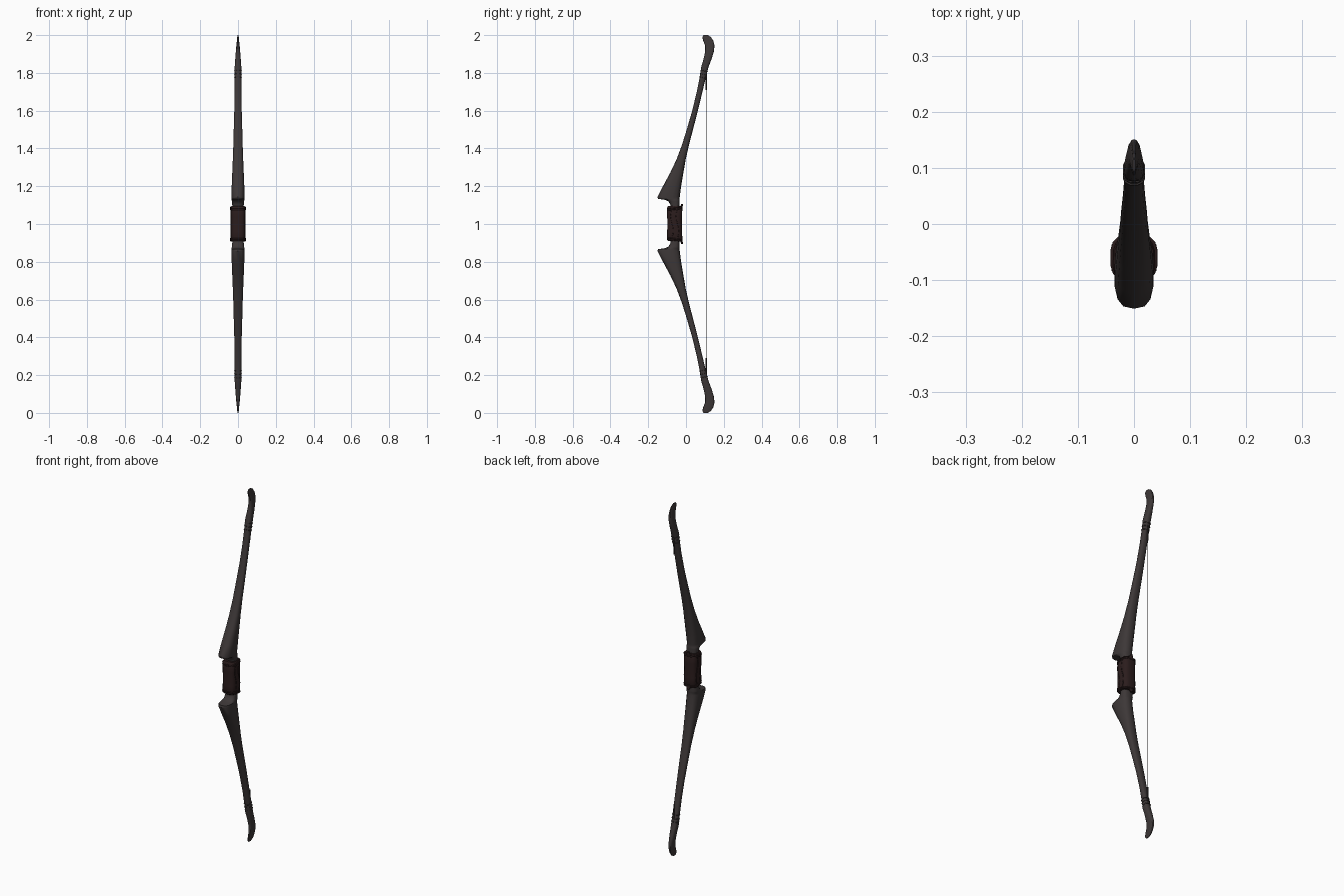
import bpy, bmesh, math

if "Cube" in bpy.data.objects:
    bpy.data.objects.remove(bpy.data.objects["Cube"])


def mat(name, c):
    m = bpy.data.materials.new(name)
    m.diffuse_color = (*c, 1)
    m.use_nodes = True
    m.node_tree.nodes["Principled BSDF"].inputs["Base Color"].default_value = m.diffuse_color
    return m


WOOD = mat("dark grey wood", (0.047, 0.039, 0.039))
LEATHER = mat("brown leather", (0.024, 0.012, 0.012))
STRING = mat("bow string", (0.035, 0.030, 0.030))


def section(n, a, b, cy, p=0.8):
    """Rounded-box outline in the xy plane."""
    pts = []
    for i in range(n):
        t = 2 * math.pi * (i + 0.5) / n
        c, s = math.cos(t), math.sin(t)
        pts.append((a * math.copysign(abs(c) ** p, c), cy + b * math.copysign(abs(s) ** p, s)))
    return pts


def loft(name, rings, material, angle=35):
    """Skin a list of equal-length point rings and cap both ends."""
    bm = bmesh.new()
    vs = [[bm.verts.new(p) for p in r] for r in rings]
    n = len(rings[0])
    for r0, r1 in zip(vs, vs[1:]):
        for i in range(n):
            j = (i + 1) % n
            bm.faces.new((r0[i], r0[j], r1[j], r1[i]))
    bm.faces.new(vs[0][::-1])
    bm.faces.new(vs[-1])
    bmesh.ops.recalc_face_normals(bm, faces=bm.faces)
    me = bpy.data.meshes.new(name)
    bm.to_mesh(me)
    bm.free()
    ob = bpy.data.objects.new(name, me)
    bpy.context.collection.objects.link(ob)
    me.materials.append(material)
    bpy.ops.object.select_all(action='DESELECT')
    ob.select_set(True)
    bpy.context.view_layer.objects.active = ob
    bpy.ops.object.shade_smooth_by_angle(angle=math.radians(angle))


def cord(name, pts, radius, material, cyclic=False):
    cu = bpy.data.curves.new(name, 'CURVE')
    cu.dimensions = '3D'
    cu.bevel_depth = radius
    cu.bevel_resolution = 1
    cu.use_fill_caps = True
    sp = cu.splines.new('POLY')
    sp.points.add(len(pts) - 1)
    for q, p in zip(sp.points, pts):
        q.co = (*p, 1)
    sp.use_cyclic_u = cyclic
    cu.materials.append(material)
    bpy.context.collection.objects.link(bpy.data.objects.new(name, cu))


# limb stations: height above centre, front y, back y, half width
LIMB = [
    (0.060, -0.080, -0.035, 0.028),
    (0.100, -0.082, -0.035, 0.031),
    (0.120, -0.093, -0.034, 0.033),
    (0.128, -0.110, -0.034, 0.034),
    (0.133, -0.148, -0.034, 0.034),
    (0.144, -0.151, -0.033, 0.035),
    (0.200, -0.122, -0.026, 0.034),
    (0.270, -0.084, -0.014, 0.031),
    (0.340, -0.051, -0.002, 0.028),
    (0.420, -0.021, 0.016, 0.025),
    (0.500, 0.004, 0.037, 0.023),
    (0.600, 0.033, 0.063, 0.020),
    (0.700, 0.057, 0.087, 0.018),
    (0.780, 0.073, 0.106, 0.018),
    (0.830, 0.080, 0.119, 0.018),
    (0.870, 0.092, 0.134, 0.015),
    (0.910, 0.101, 0.147, 0.012),
    (0.945, 0.101, 0.151, 0.009),
    (0.970, 0.091, 0.145, 0.006),
    (0.990, 0.086, 0.132, 0.004),
    (1.000, 0.094, 0.116, 0.002),
]

for s, side in ((1, "upper"), (-1, "lower")):
    # limb
    loft(side + "_limb", [[(x, y, 1 + s * h) for x, y in section(14, w, (b - f) / 2, (f + b) / 2, 0.72)]
                          for h, f, b, w in LIMB], WOOD, 40)

    # string lashing around the limb
    for k in range(3):
        h = 0.775 + 0.018 * k
        cy = 0.0895 + 0.25 * (h - 0.78)
        ring = [(x, y, 1 + s * (h - 0.25 * (y - cy)))
                for x, y in section(12, 0.0185, 0.018, cy, 0.75)]
        cord(f"{side}_string_lashing_{k}", ring, 0.002, STRING, True)
    # thicker served end of the string
    cord(side + "_string_serving", [(0, 0.107, 1 + s * 0.71), (0, 0.108, 1 + s * 0.82)], 0.0035, STRING)

    # leather cord rim of the grip, tilted a little
    for k, h in enumerate((0.086, 0.078)):
        ring = [(x, y, 1 + s * h + 0.12 * s * (y + 0.06)) for x, y in section(16, 0.039, 0.039, -0.06, 0.65)]
        cord(f"{side}_grip_cord_{k}", ring, 0.0035, LEATHER, True)

    # small leather tab behind the grip
    tab = [[(x, y, 1 + s * h) for x, y in section(8, w, 0.006, cy)]
           for h, w, cy in ((0.07, 0.018, -0.028), (0.09, 0.015, -0.024), (0.106, 0.006, -0.020))]
    loft(side + "_grip_tab", tab, LEATHER)

# leather grip
GRIP = [(-0.09, 0.034, 0.036), (-0.08, 0.039, 0.041), (-0.04, 0.038, 0.040), (0, 0.038, 0.039),
        (0.04, 0.038, 0.040), (0.085, 0.039, 0.041), (0.096, 0.034, 0.036)]
loft("grip", [[(x, y, 1 + h) for x, y in section(16, a, b, -0.06, 0.6)] for h, a, b in GRIP], LEATHER, 50)

# side laces lying on the grip
for sx, side in ((-1, "left"), (1, "right")):
    for k, y0 in enumerate((-0.075, -0.045)):
        pts = [(sx * 0.038, y0 + 0.008 * math.sin(math.pi * i / 4), 0.925 + 0.155 * i / 8) for i in range(9)]
        cord(f"{side}_grip_lace_{k}", pts, 0.002, LEATHER)

# bow string
cord("bow_string", [(0, 0.107, 0.22), (0, 0.107, 1.78)], 0.0008, STRING)
